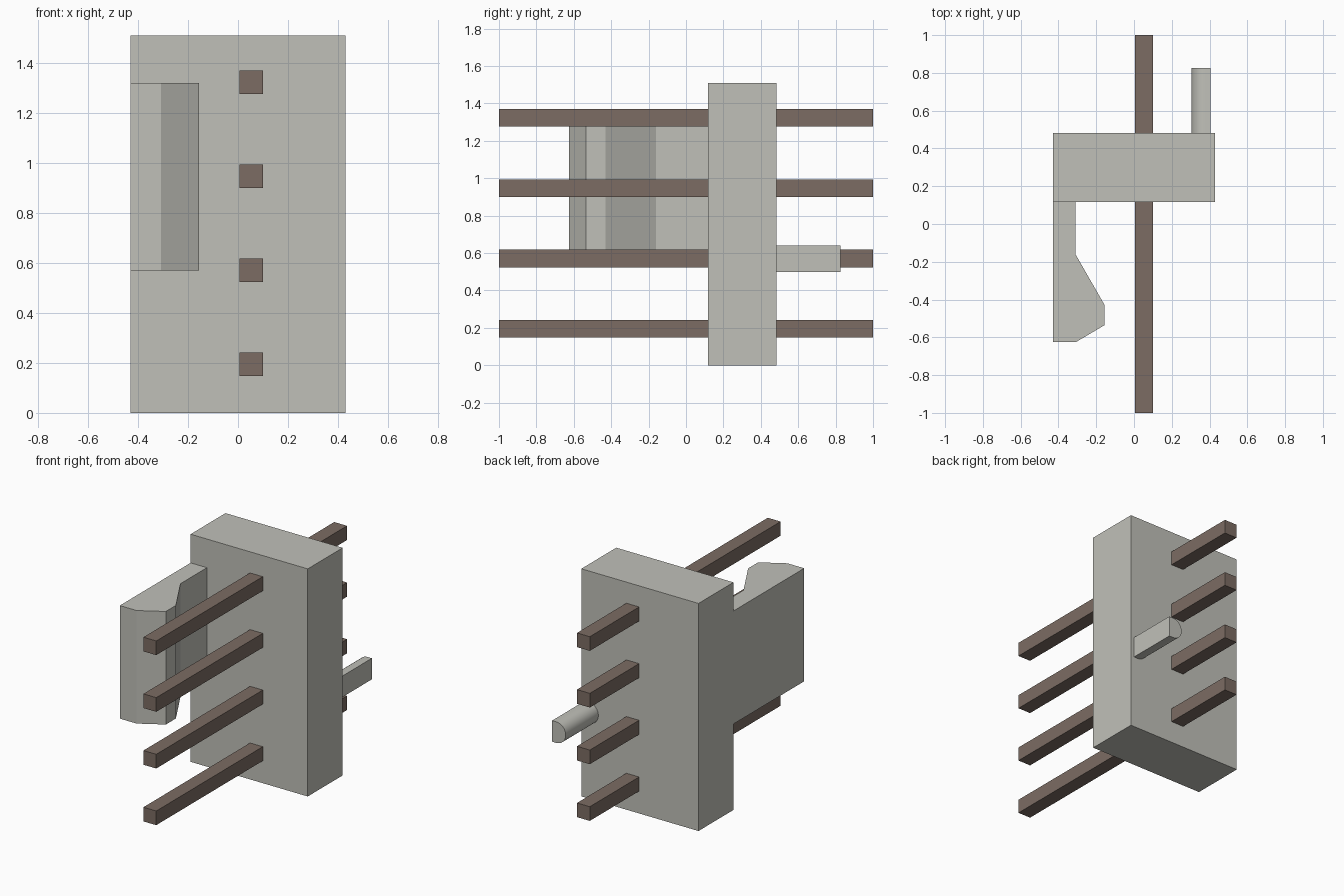
import bpy
import bmesh
import math
from mathutils import Vector

cube = bpy.data.objects.get("Cube")
if cube:
    bpy.data.objects.remove(cube, do_unlink=True)


def make_material(name, rgb):
    mat = bpy.data.materials.new(name)
    mat.use_nodes = True
    colour = (*rgb, 1.0)
    mat.diffuse_color = colour
    mat.node_tree.nodes["Principled BSDF"].inputs["Base Color"].default_value = colour
    return mat


plastic = make_material("light grey plastic", (0.53, 0.53, 0.485))
metal = make_material("brown metal", (0.2, 0.15, 0.125))


def extrude(name, points, direction, mat):
    """Solid made by sweeping a flat outline along a direction."""
    bm = bmesh.new()
    face = bm.faces.new([bm.verts.new(p) for p in points])
    result = bmesh.ops.extrude_face_region(bm, geom=[face], use_keep_orig=True)
    moved = [v for v in result["geom"] if isinstance(v, bmesh.types.BMVert)]
    bmesh.ops.translate(bm, verts=moved, vec=Vector(direction))
    bmesh.ops.recalc_face_normals(bm, faces=bm.faces)
    mesh = bpy.data.meshes.new(name)
    bm.to_mesh(mesh)
    bm.free()
    mesh.materials.append(mat)
    obj = bpy.data.objects.new(name, mesh)
    bpy.context.collection.objects.link(obj)
    return obj


def box(name, x, y, z, mat):
    outline = [(x[0], y[0], z[0]), (x[1], y[0], z[0]),
               (x[1], y[0], z[1]), (x[0], y[0], z[1])]
    return extrude(name, outline, (0, y[1] - y[0], 0), mat)


# Housing block
BACK, FRONT = 0.483, 0.117
box("housing", (-0.43, 0.43), (FRONT, BACK), (0, 1.51), plastic)

# Row of square pins through the housing
HALF = 0.047
for i in range(4):
    z = 0.195 + 0.376 * i
    box(f"pin_{i + 1}", (0.053 - HALF, 0.053 + HALF), (-1, 1),
        (z - HALF, z + HALF), metal)

# Locking tab with a hooked end
tab = [(-0.43, FRONT), (-0.31, FRONT), (-0.31, -0.16), (-0.155, -0.43),
       (-0.155, -0.535), (-0.307, -0.625), (-0.43, -0.625)]
extrude("locking_tab", [(x, y, 0.57) for x, y in tab], (0, 0, 0.75), plastic)

# Locating peg: flat on one side, rounded on the other
R, CX, CZ = 0.07, 0.375, 0.57
arc = [math.pi / 2 + math.pi * i / 16 for i in range(17)]
section = [(CX + R * math.cos(a), BACK, CZ + R * math.sin(a)) for a in arc]
section += [(0.405, BACK, CZ - R), (0.405, BACK, CZ + R)]
peg = extrude("locating_peg", section, (0, 0.342, 0), plastic)
bpy.ops.object.select_all(action='DESELECT')
bpy.context.view_layer.objects.active = peg
peg.select_set(True)
bpy.ops.object.shade_smooth_by_angle(angle=math.radians(30))
